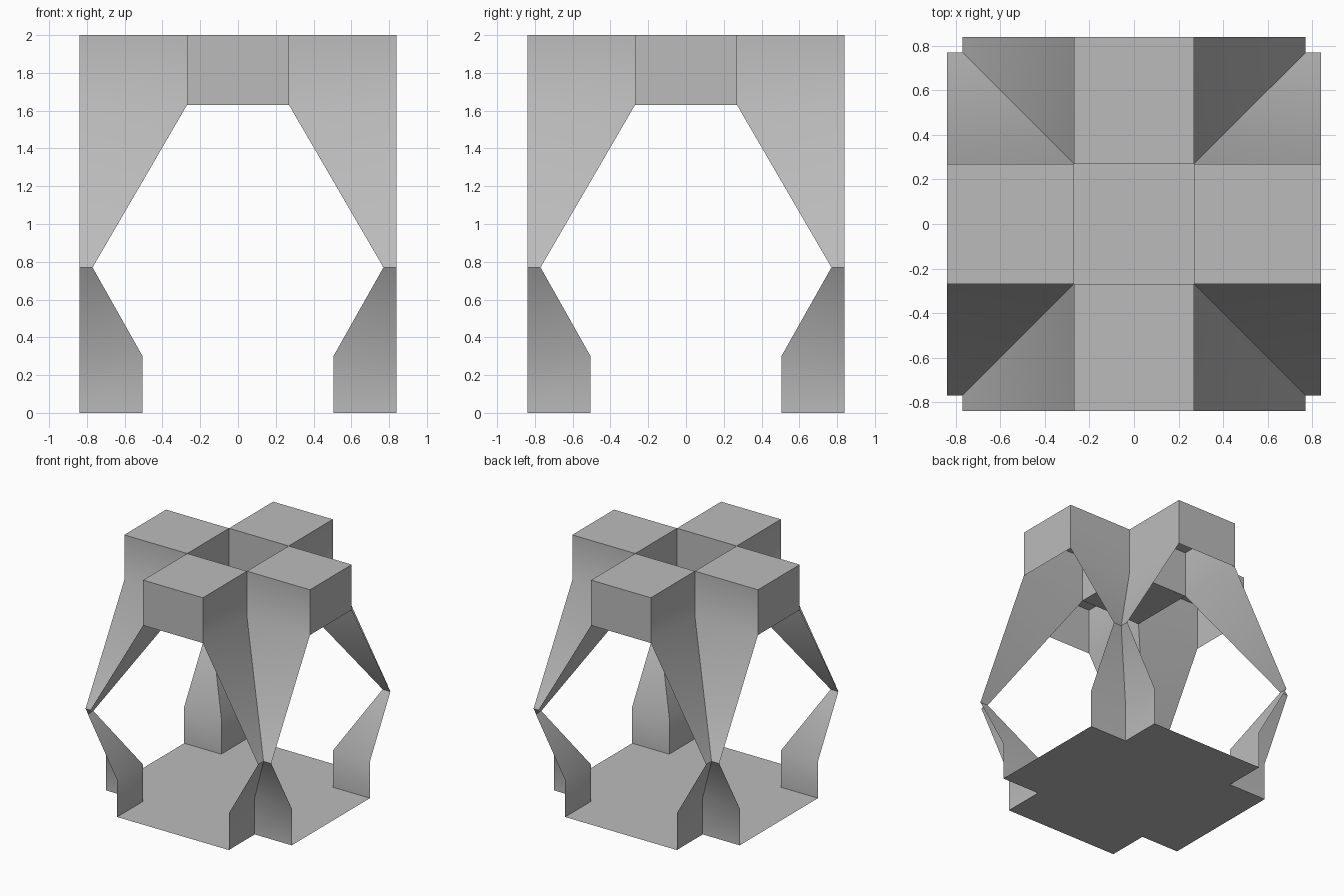
import bpy, bmesh, math
from mathutils import Matrix

cube = bpy.data.objects.get("Cube")
if cube:
    bpy.data.objects.remove(cube, do_unlink=True)

OUT = 0.84                 # half width of the whole frame
ARM, TOP, LOW = 0.27, 2.0, 1.63
FOOT = 0.505               # notch position at the base
# notch depth against height, from top to bottom
PROFILE = [(ARM, TOP), (ARM, LOW), (0.77, 0.77), (FOOT, 0.3), (FOOT, 0.0)]

grey = bpy.data.materials.new("plain_grey")
grey.use_nodes = True
COLOUR = (0.5, 0.5, 0.5, 1)
grey.diffuse_color = COLOUR
grey.node_tree.nodes["Principled BSDF"].inputs["Base Color"].default_value = COLOUR


def make_part(name, faces, turns=1):
    """Build sheet faces, repeated by quarter turns around z."""
    bm = bmesh.new()
    for t in range(turns):
        rot = Matrix.Rotation(t * math.pi / 2, 4, 'Z')
        for face in faces:
            verts = [bm.verts.new(p) for p in face]
            bm.faces.new(verts)
            bmesh.ops.transform(bm, matrix=rot, verts=verts)
    bmesh.ops.remove_doubles(bm, verts=bm.verts, dist=0.0005)
    mesh = bpy.data.meshes.new(name)
    bm.to_mesh(mesh)
    bm.free()
    mesh.materials.append(grey)
    obj = bpy.data.objects.new(name, mesh)
    bpy.context.collection.objects.link(obj)
    bpy.ops.object.select_all(action='DESELECT')
    bpy.context.view_layer.objects.active = obj
    obj.select_set(True)
    bpy.ops.object.shade_smooth_by_angle(angle=math.radians(40))
    return obj


# Corner legs: two folded sheets meeting in a concave edge
leg = []
for (a, za), (b, zb) in zip(PROFILE, PROFILE[1:]):
    sheet = [(a, a, za), (OUT, a, za), (OUT, b, zb), (b, b, zb)]
    leg.append(sheet)
    leg.append([(y, x, z) for x, y, z in reversed(sheet)])
make_part("corner_legs", leg, 4)

# Top arms: upper plate and end plate, open underneath
make_part("top_arms", [
    [(ARM, -ARM, TOP), (OUT, -ARM, TOP), (OUT, ARM, TOP), (ARM, ARM, TOP)],
    [(OUT, -ARM, LOW), (OUT, ARM, LOW), (OUT, ARM, TOP), (OUT, -ARM, TOP)],
], 4)

# Square well in the middle of the arms
make_part("centre_well_walls", [
    [(ARM, -ARM, TOP), (ARM, ARM, TOP), (ARM, ARM, LOW), (ARM, -ARM, LOW)],
], 4)
make_part("centre_well_floor", [
    [(-ARM, -ARM, LOW), (ARM, -ARM, LOW), (ARM, ARM, LOW), (-ARM, ARM, LOW)],
])

# Cross-shaped base sheet
quarter = [(OUT, -FOOT), (OUT, FOOT), (FOOT, FOOT)]
outline = []
for x, y in quarter:
    outline.append((x, y, 0))
cross = []
for t in range(4):
    rot = Matrix.Rotation(t * math.pi / 2, 4, 'Z')
    cross += [tuple(rot @ Matrix.Translation(p).translation) for p in outline]
make_part("base_floor", [cross])
